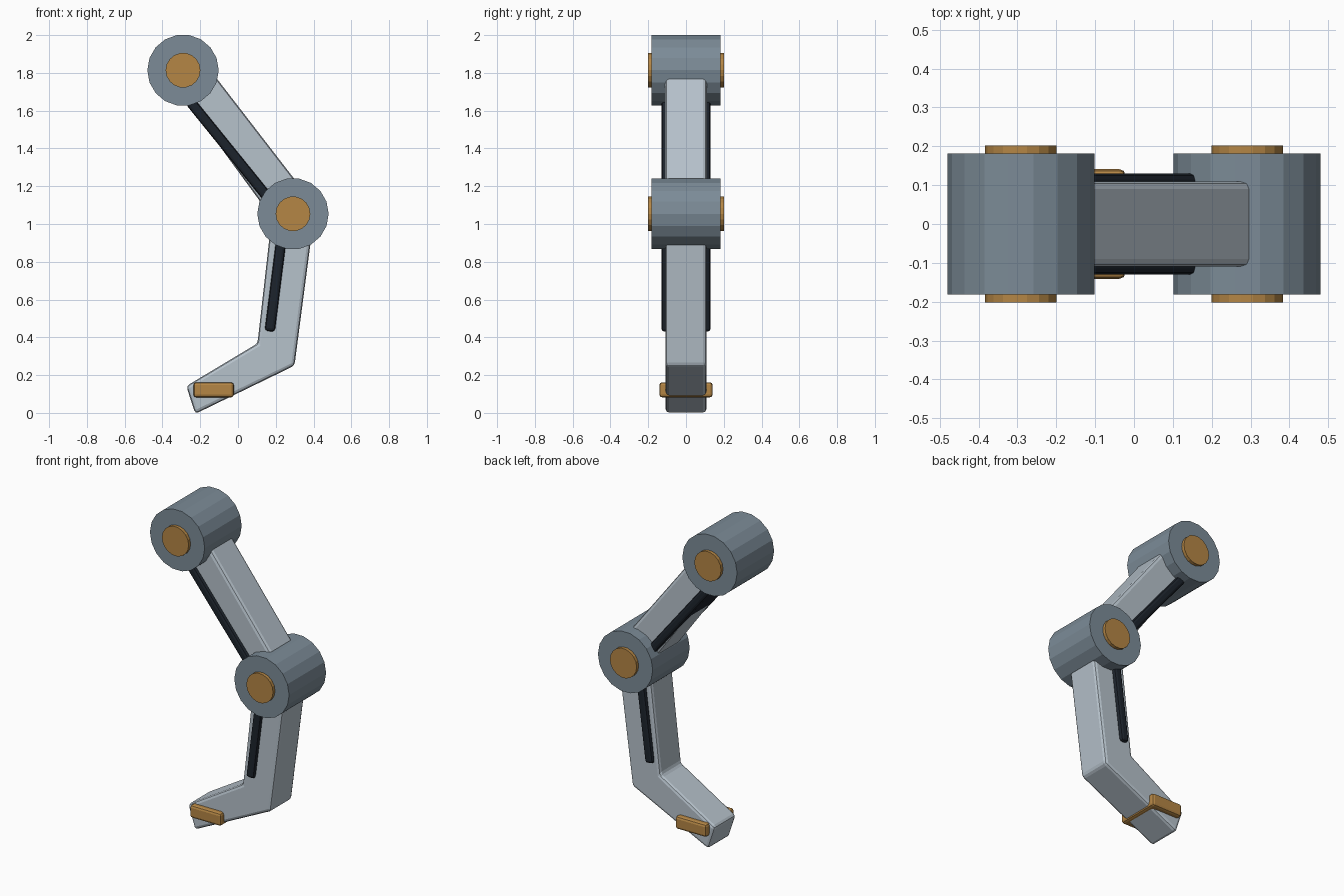
import bpy
import bmesh
import math
from mathutils import Vector

if "Cube" in bpy.data.objects:
    bpy.data.objects.remove(bpy.data.objects["Cube"])


def material(name, rgb):
    m = bpy.data.materials.new(name)
    m.diffuse_color = (*rgb, 1)
    m.use_nodes = True
    m.node_tree.nodes["Principled BSDF"].inputs["Base Color"].default_value = m.diffuse_color
    return m


SLATE = material("slate", (0.20, 0.26, 0.31))
SHELL = material("pale_metal", (0.47, 0.54, 0.60))
DARK = material("dark_rubber", (0.012, 0.017, 0.025))
GOLD = material("gold", (0.46, 0.24, 0.06))


def prism(name, profile, half_width, mat, bevel=0.0):
    """Extrude an x-z outline symmetrically along y, with softened edges."""
    bm = bmesh.new()
    face = bm.faces.new([bm.verts.new((x, -half_width, z)) for x, z in profile])
    ext = bmesh.ops.extrude_face_region(bm, geom=[face])
    moved = [v for v in ext["geom"] if isinstance(v, bmesh.types.BMVert)]
    bmesh.ops.translate(bm, verts=moved, vec=(0, 2 * half_width, 0))
    bmesh.ops.recalc_face_normals(bm, faces=bm.faces)
    mesh = bpy.data.meshes.new(name)
    bm.to_mesh(mesh)
    bm.free()
    ob = bpy.data.objects.new(name, mesh)
    bpy.context.collection.objects.link(ob)
    mesh.materials.append(mat)
    if bevel:
        mod = ob.modifiers.new("soft_edges", "BEVEL")
        mod.width = bevel
        mod.segments = 2
    return ob


def disc(center, radius, sides=18):
    return [(center[0] + radius * math.cos(2 * math.pi * i / sides),
             center[1] + radius * math.sin(2 * math.pi * i / sides)) for i in range(sides)]


def bar(start, end, width):
    """Outline of a straight bar between two x-z points."""
    a, b = Vector(start), Vector(end)
    d = (b - a).normalized()
    n = Vector((-d.y, d.x)) * width / 2
    return [a + n, b + n, b - n, a - n]


HIP, KNEE = (-0.291, 1.814), (0.291, 1.054)

# Joint drums with gold axle pins
for label, centre in (("hip", HIP), ("knee", KNEE)):
    prism(label + "_joint", disc(centre, 0.189), 0.182, SLATE)
    prism(label + "_pin", disc(centre, 0.092), 0.202, GOLD)

# Upper leg, laid out along the hip-to-knee axis
axis = (Vector(KNEE) - Vector(HIP)).normalized()
side = Vector((-axis.y, axis.x))
upper = [Vector(HIP) + axis * s + side * n
         for s, n in ((0.10, -0.083), (0.83, -0.099), (0.83, 0.118), (0.10, 0.115))]
prism("upper_leg", upper, 0.11, SHELL, 0.02)

# Lower leg and bent foot in one piece
prism("lower_leg", [(0.17, 0.96), (0.103, 0.368), (-0.274, 0.142), (-0.226, -0.005),
                    (0.299, 0.25), (0.392, 0.96)], 0.108, SHELL, 0.018)

# Dark struts running through the leg, standing proud on both sides
prism("upper_strut", bar((-0.255, 1.65), (0.17, 1.125), 0.054), 0.13, DARK, 0.016)
prism("lower_strut", bar((0.237, 0.98), (0.168, 0.432), 0.054), 0.13, DARK, 0.016)

# Foot band
prism("foot_band", bar((-0.236, 0.122), (-0.022, 0.122), 0.08), 0.141, GOLD, 0.015)
